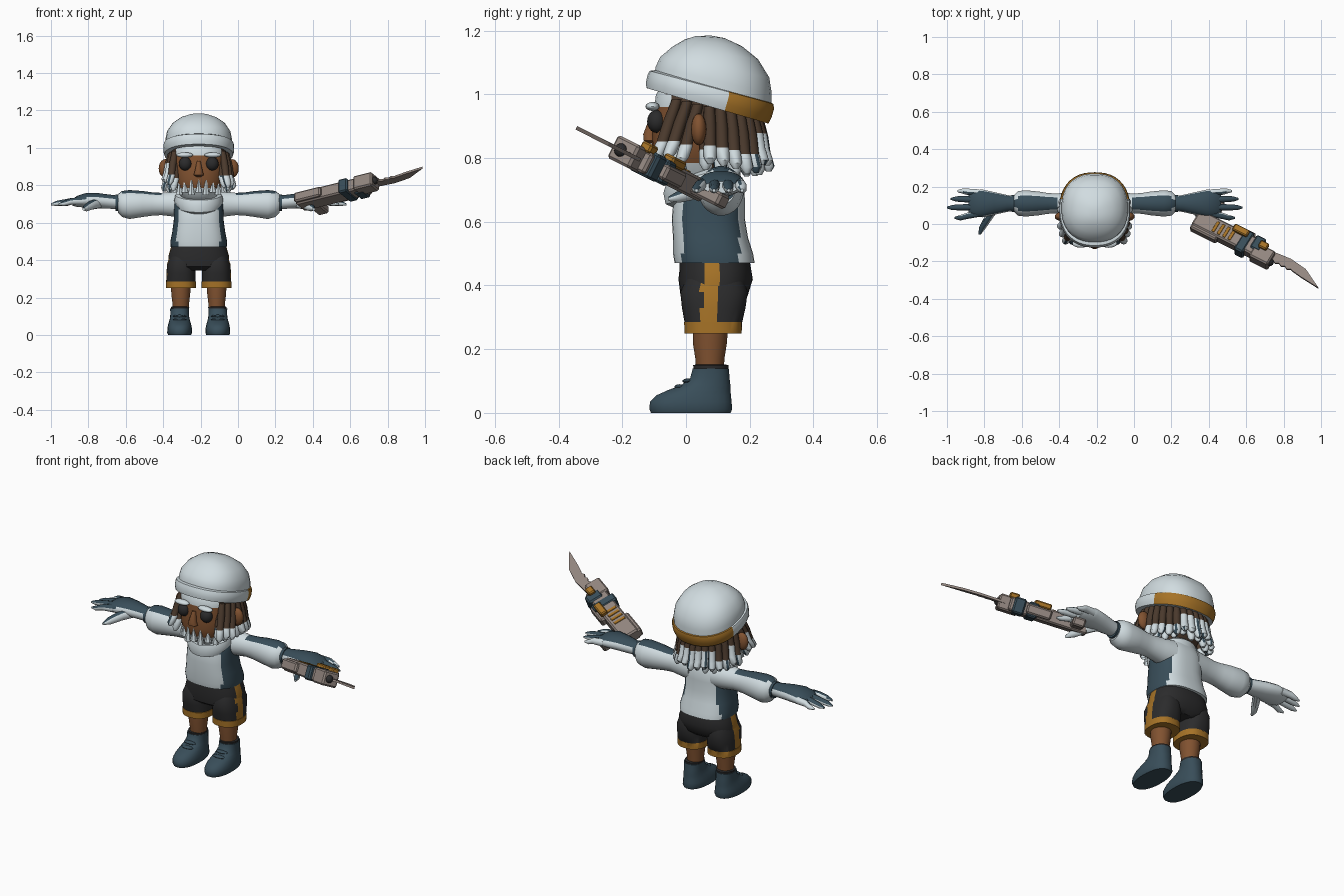
import bpy, bmesh, math, random
from mathutils import Vector, Matrix

random.seed(4)
cube = bpy.data.objects.get("Cube")
if cube:
    bpy.data.objects.remove(cube)
CX = -0.21  # body centre line


def material(name, rgb):
    m = bpy.data.materials.new(name)
    m.use_nodes = True
    m.diffuse_color = (*rgb, 1)
    m.node_tree.nodes["Principled BSDF"].inputs["Base Color"].default_value = (*rgb, 1)
    return m


WHITE = material("pale white", (0.64, 0.72, 0.75))
TEAL = material("dark teal", (0.04, 0.075, 0.1))
BLACK = material("charcoal", (0.024, 0.024, 0.025))
ORANGE = material("amber", (0.38, 0.17, 0.02))
SKIN = material("brown skin", (0.22, 0.085, 0.03))
HAIR = material("dark hair", (0.07, 0.042, 0.026))
METAL = material("warm grey metal", (0.29, 0.24, 0.215))


def finish(name, bm, mats, rule=None, angle=40):
    bmesh.ops.recalc_face_normals(bm, faces=bm.faces)
    for f in bm.faces:
        f.smooth = True
        if rule:
            f.material_index = mats.index(rule(f.calc_center_median(), f.normal))
    me = bpy.data.meshes.new(name)
    bm.to_mesh(me)
    bm.free()
    for m in mats:
        me.materials.append(m)
    me.set_sharp_from_angle(angle=math.radians(angle))
    ob = bpy.data.objects.new(name, me)
    bpy.context.collection.objects.link(ob)
    return ob


def loft(name, rings, mats, rule=None, n=24, p=2.0):
    """Skin superellipse rings given as (centre, half axis u, half axis v)."""
    bm = bmesh.new()
    loops = []
    for c, u, v in rings:
        c, u, v = Vector(c), Vector(u), Vector(v)
        loop = []
        for i in range(n):
            a = 2 * math.pi * (i + 0.5) / n
            x, y = [math.copysign(abs(t) ** (2 / p), t) for t in (math.cos(a), math.sin(a))]
            loop.append(bm.verts.new(c + u * x + v * y))
        loops.append(loop)
    for a, b in zip(loops, loops[1:]):
        for i in range(n):
            j = (i + 1) % n
            bm.faces.new((a[i], a[j], b[j], b[i]))
    bm.faces.new(loops[0])
    bm.faces.new(loops[-1])
    return finish(name, bm, mats, rule)


def upright(rows, off=0):
    """Rows (y, z, rx, ry, tilt) to horizontal rings beside the centre line."""
    return [((CX + off, y, z), (rx, 0, 0), (0, ry, sum(t))) for y, z, rx, ry, *t in rows]


def ball(name, loc, size, mat):
    bm = bmesh.new()
    bmesh.ops.create_uvsphere(bm, u_segments=16, v_segments=10, radius=1,
                              matrix=Matrix.Translation(loc) @ Matrix.Diagonal((*size, 1)))
    return finish(name, bm, [mat])


def spike(name, loc, r, h, mat):
    bm = bmesh.new()
    bmesh.ops.create_cone(bm, segments=6, radius1=r, radius2=0, depth=h,
                          matrix=Matrix.Translation(loc))
    return finish(name, bm, [mat])


# Head, with hair on the back, pale beard below and pale hairline above
def head_rule(c, n):
    if c.y > 0.07 or (c.y > -0.04 and c.z > 0.9):
        return HAIR
    return WHITE if c.z < 0.785 or c.z > 0.96 else SKIN


loft("head", upright([(.05, .70, .07, .07), (.025, .74, .095, .10), (.02, .785, .122, .12),
                      (.03, .83, .138, .137), (.04, .88, .146, .146), (.05, .92, .15, .152),
                      (.055, .96, .152, .155), (.06, 1.0, .15, .155), (.07, 1.06, .11, .12)]),
     [SKIN, HAIR, WHITE], head_rule, n=32, p=2.3)
loft("nose", upright([(-.1, .845, .012, .012), (-.112, .855, .028, .022), (-.115, .875, .022, .02),
                      (-.1, .93, .01, .014)]), [SKIN], n=12)
for k in range(9):
    a = math.radians(-72 + 18 * k)
    spike("beard_spike", (CX + .127 * math.sin(a), .022 - .127 * math.cos(a), .80),
          .02, .075 + .03 * (k % 2), WHITE)
for s in (-1, 1):
    ball("eye", (CX + s * .072, -.092, .915), (.034, .03, .036), BLACK)
    ball("brow", (CX + s * .075, -.105, .962), (.045, .022, .014), WHITE)
    ball("ear", (CX + s * .178, .04, .89), (.036, .024, .05), SKIN)

# Hat: tilted crown and a turned-up band that is amber at the back
loft("hat_crown", upright([(.083, 1.0, .178, .185, -.05), (.087, 1.045, .178, .183, -.042),
                           (.09, 1.085, .17, .172, -.032), (.092, 1.13, .14, .135, -.02),
                           (.085, 1.162, .095, .09, -.01), (.075, 1.18, .045, .045, -.003),
                           (.07, 1.184, .012, .012)]), [WHITE], n=32, p=2.3)
loft("hat_band", upright([(.067, .964, .183, .192, -.056), (.072, .985, .19, .198, -.055),
                          (.078, 1.008, .19, .199, -.053), (.08, 1.022, .185, .195, -.052),
                          (.083, 1.026, .172, .18, -.05)]), [WHITE, ORANGE],
     lambda c, n: ORANGE if c.y > .13 else WHITE, n=40, p=2.3)

# Dreadlocks with pale, streaked ends, in an outer and an inner row
for row, count in ((0, 21), (1, 16)):
    for k in range(count):
        a = math.radians(-32 + 244 * k / (count - 1))
        dx, dy = math.cos(a), math.sin(a)
        front = dy < 0
        low = (.80 if front else .765) + random.uniform(-.02, .02) - .015 * row
        spread = 1 - .14 * row
        rings = []
        for t, r, rad in ((0, .15, .017), (.35, .163, .02), (.68, .172, .019),
                          (.72, .173, .021), (.9, .183, .02), (1, .185, .008)):
            z = .965 - .035 * dy + (low - .965 + .035 * dy) * t
            y = .06 + dy * (r + .015) * spread - (.05 * t if front else 0)
            rings.append(((CX + dx * r * spread, y, z), (rad, 0, 0), (0, rad, 0)))
        cut = low + .085
        streak = random.uniform(-.9, .9)
        loft("dreadlock", rings, [HAIR, WHITE, TEAL],
             lambda c, n: HAIR if c.z > cut else TEAL if abs(n.x - streak) < .16 else WHITE, n=10)

# Hooded top with dark side panels and a thick collar
loft("hoodie", upright([(.09, .47, .15, .126), (.085, .50, .152, .126), (.077, .55, .142, .118),
                        (.07, .61, .134, .115), (.073, .67, .132, .112), (.078, .71, .13, .105),
                        (.08, .75, .115, .09), (.08, .785, .08, .07)]), [WHITE, TEAL],
     lambda c, n: TEAL if abs(n.x) > .5 and c.z < .69 and -.01 < c.y < .17 else WHITE, n=40, p=2.6)
loft("collar", upright([(.06, .66, .085, .09, .02), (.05, .685, .118, .115, .03),
                        (.05, .72, .132, .122, .03), (.055, .75, .125, .118, .03),
                        (.06, .762, .105, .1, .03)]), [WHITE])

# Arms and hands
AY = .11
for s in (-1, 1):
    def along(rows, y=AY):
        return [((CX + s * d, y + sum(dy), z), (0, ry, 0), (0, 0, rz)) for d, z, ry, rz, *dy in rows]

    loft("sleeve", along([(.07, .70, .07, .075), (.14, .70, .062, .067), (.2, .70, .053, .06),
                          (.25, .70, .056, .063), (.3, .70, .064, .07), (.37, .697, .071, .078),
                          (.41, .70, .066, .07), (.432, .703, .045, .05)]), [WHITE, TEAL],
         lambda c, n: TEAL if n.z > .75 and abs(c.x - CX) > .17 else WHITE)
    loft("cuff", along([(.425, .707, .046, .045), (.445, .707, .046, .045)]), [TEAL])

    def glove_rule(c, n):
        return TEAL if n.z > .55 and c.y < .17 else WHITE

    loft("hand", along([(.42, .708, .038, .036), (.47, .712, .046, .038), (.54, .718, .062, .041),
                        (.6, .72, .075, .04), (.65, .714, .072, .03), (.675, .708, .055, .018)]),
         [WHITE, TEAL], glove_rule, n=20)
    for y, fan, tip in ((.168, .008, .735), (.13, .004, .77), (.092, -.004, .79), (.055, -.022, .75)):
        loft("finger", along([(.62, .716, .018, .021), (.68, .714, .018, .018, fan * .5),
                              (tip - .03, .703, .015, .014, fan), (tip, .698, .005, .005, fan)], y),
             [WHITE, TEAL], glove_rule, n=10)
    loft("thumb", [((CX + s * d, y, z), (r, 0, 0), (0, 0, r)) for d, y, z, r in
                   ((.53, .09, .705, .028), (.57, .03, .695, .025), (.6, -.02, .68, .02),
                    (.615, -.055, .672, .007))], [WHITE, TEAL], glove_rule, n=10)


# Shorts with side stripes and hems
def shorts_rule(c, n):
    if c.z < .286:
        return ORANGE
    return ORANGE if .05 < c.y < .105 and abs(c.x - CX) > .1 else BLACK


loft("shorts_hips", upright([(.09, .345, .12, .08), (.088, .365, .162, .105), (.093, .42, .163, .117),
                             (.092, .455, .153, .112), (.09, .48, .145, .11)]),
     [BLACK, ORANGE], shorts_rule, n=40, p=2.4)
for s in (-1, 1):
    loft("shorts_leg", upright([(.085, .25, .081, .09), (.085, .285, .081, .091), (.086, .286, .079, .091),
                                (.087, .33, .078, .1), (.088, .38, .074, .106), (.09, .42, .06, .09)],
                               s * .095), [BLACK, ORANGE], shorts_rule, n=40, p=2.4)
    # Legs and boots
    loft("leg", upright([(.075, .11, .043, .043), (.075, .17, .045, .046), (.075, .22, .051, .054),
                         (.078, .3, .054, .056)], s * .096), [SKIN])
    loft("boot", upright([(.015, 0, .062, .126), (.015, .012, .067, .131), (.015, .035, .066, .129),
                          (.024, .055, .062, .118), (.042, .072, .057, .098), (.062, .087, .053, .078),
                          (.075, .11, .05, .062), (.078, .14, .051, .057)], s * .102), [TEAL], p=2.3)
    loft("boot_lining", upright([(.078, .13, .048, .054), (.078, .15, .05, .056),
                                 (.078, .152, .04, .045)], s * .1), [BLACK])
    for z, y in ((.082, -.02), (.1, .005)):
        ball("boot_lace", (CX + s * .102, y, z), (.036, .016, .008), TEAL)

# Bladed gun, built in its own frame: length, depth toward the grip, thickness
e1 = Vector((1, -.5, .25)).normalized()
e2 = Vector((0, .45, .89)).cross(e1).normalized()
FRAME = Matrix.Translation((.33, .025, .71)) @ Matrix((e1, e2, e1.cross(e2))).transposed().to_4x4()


def block(name, a, b, h0, h1, t, mat, lift=0):
    bm = bmesh.new()
    bmesh.ops.create_cube(bm, size=1, matrix=Matrix.Translation(((a + b) / 2, (h0 + h1) / 2, lift))
                          @ Matrix.Diagonal((b - a, h1 - h0, t, 1)))
    bmesh.ops.bevel(bm, geom=bm.edges[:], offset=min(.008, t / 5), segments=1, affect='EDGES')
    bm.transform(FRAME)
    return finish(name, bm, [mat], angle=20)


block("gun_body", 0, .42, -.05, .05, .07, METAL)
block("gun_rear", 0, .16, -.068, .02, .055, METAL)
block("gun_grip", .03, .095, .04, .155, .045, METAL)
block("gun_foregrip", .2, .33, .03, .075, .05, METAL)
block("gun_muzzle", .36, .475, -.065, .025, .08, METAL)
block("gun_band", .27, .325, -.068, .066, .08, TEAL)
block("gun_clamp", .34, .4, -.02, .065, .084, TEAL)
for k in range(4):
    block("gun_stripe", .115 + .033 * k, .132 + .033 * k, -.035, .03, .006, ORANGE, .036)
block("gun_canister", .21, .3, .02, .06, .03, ORANGE, .042)
block("gun_cap", .38, .43, .0, .04, .03, ORANGE, .045)
ball("gun_bore", FRAME @ Vector((.47, -.03, 0)), (.022, .022, .022), BLACK)

# Flat knife blade with a notched back edge
edge = [(.44, .03), (.56, .04), (.66, .025), (.775, -.04), (.66, -.028), (.6, -.018)]
edge += [(.59 - .018 * k, -.014 - .01 * (k % 2)) for k in range(8)]
bm = bmesh.new()
face = bm.faces.new([bm.verts.new((x, y, -.006)) for x, y in edge])
top = bmesh.ops.extrude_face_region(bm, geom=[face])["geom"]
bmesh.ops.translate(bm, verts=[v for v in top if isinstance(v, bmesh.types.BMVert)], vec=(0, 0, .012))
bm.transform(FRAME)
finish("gun_blade", bm, [METAL], angle=20)
